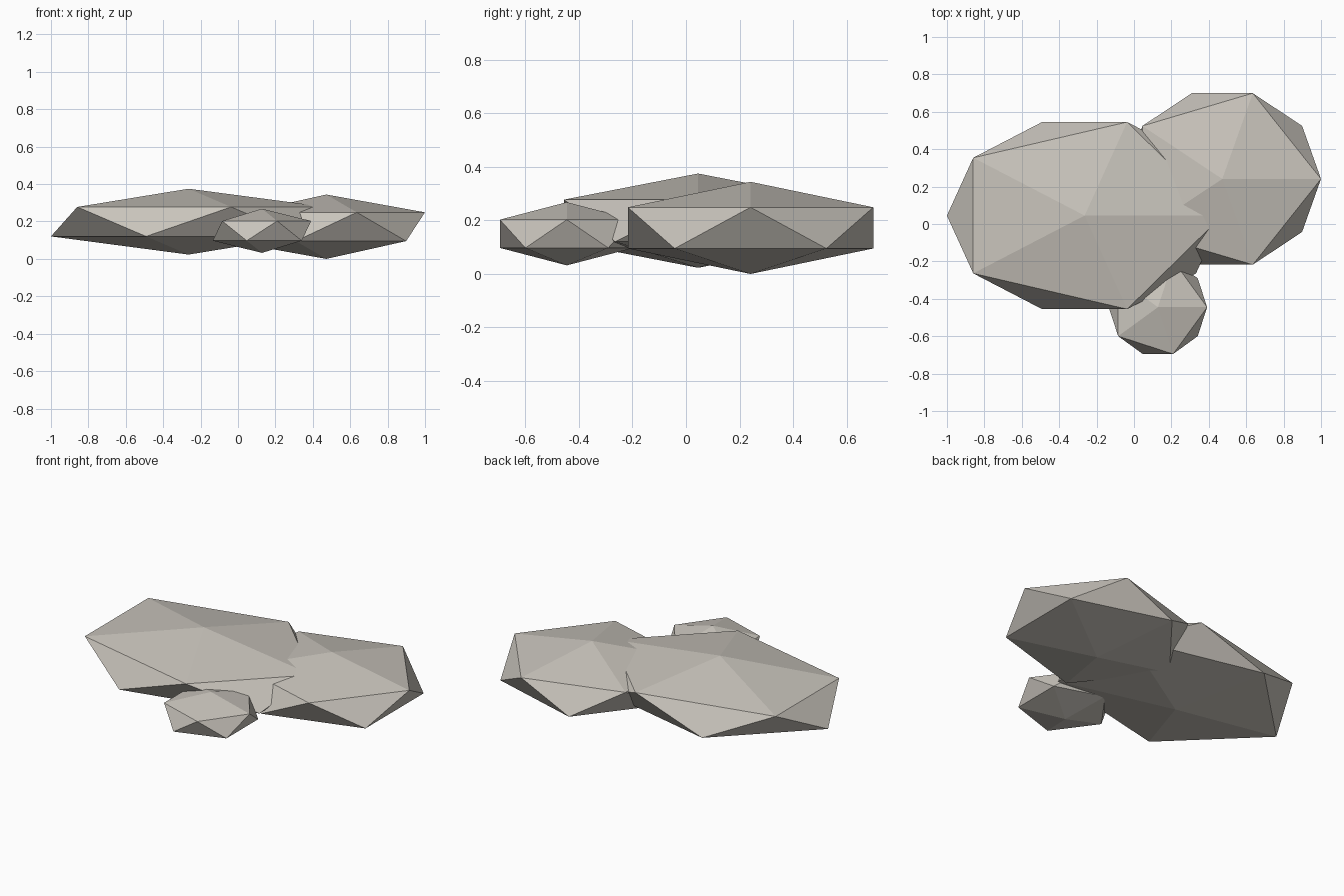
import bpy
import bmesh
from mathutils import Matrix, Vector

if "Cube" in bpy.data.objects:
    bpy.data.objects.remove(bpy.data.objects["Cube"])

# Single warm grey stone colour
stone = bpy.data.materials.new("warm_grey_stone")
stone.diffuse_color = (0.58, 0.55, 0.50, 1.0)
stone.use_nodes = True
stone.node_tree.nodes["Principled BSDF"].inputs["Base Color"].default_value = stone.diffuse_color


def add_rock(name, centre, radii):
    """Low-poly flat rock: a squashed 20-sided ball."""
    bm = bmesh.new()
    bmesh.ops.create_icosphere(bm, subdivisions=1, radius=1.0)
    bm.transform(Matrix.Translation(centre) @ Matrix.Diagonal(Vector((*radii, 1.0))))
    mesh = bpy.data.meshes.new(name)
    bm.to_mesh(mesh)
    bm.free()
    mesh.materials.append(stone)
    obj = bpy.data.objects.new(name, mesh)
    bpy.context.collection.objects.link(obj)
    return obj


# Three overlapping flat rocks
add_rock("large_rock", (-0.264, 0.045, 0.199), (0.823, 0.588, 0.176))
add_rock("medium_rock", (0.472, 0.241, 0.172), (0.590, 0.539, 0.172))
add_rock("small_rock", (0.128, -0.445, 0.150), (0.294, 0.294, 0.118))
